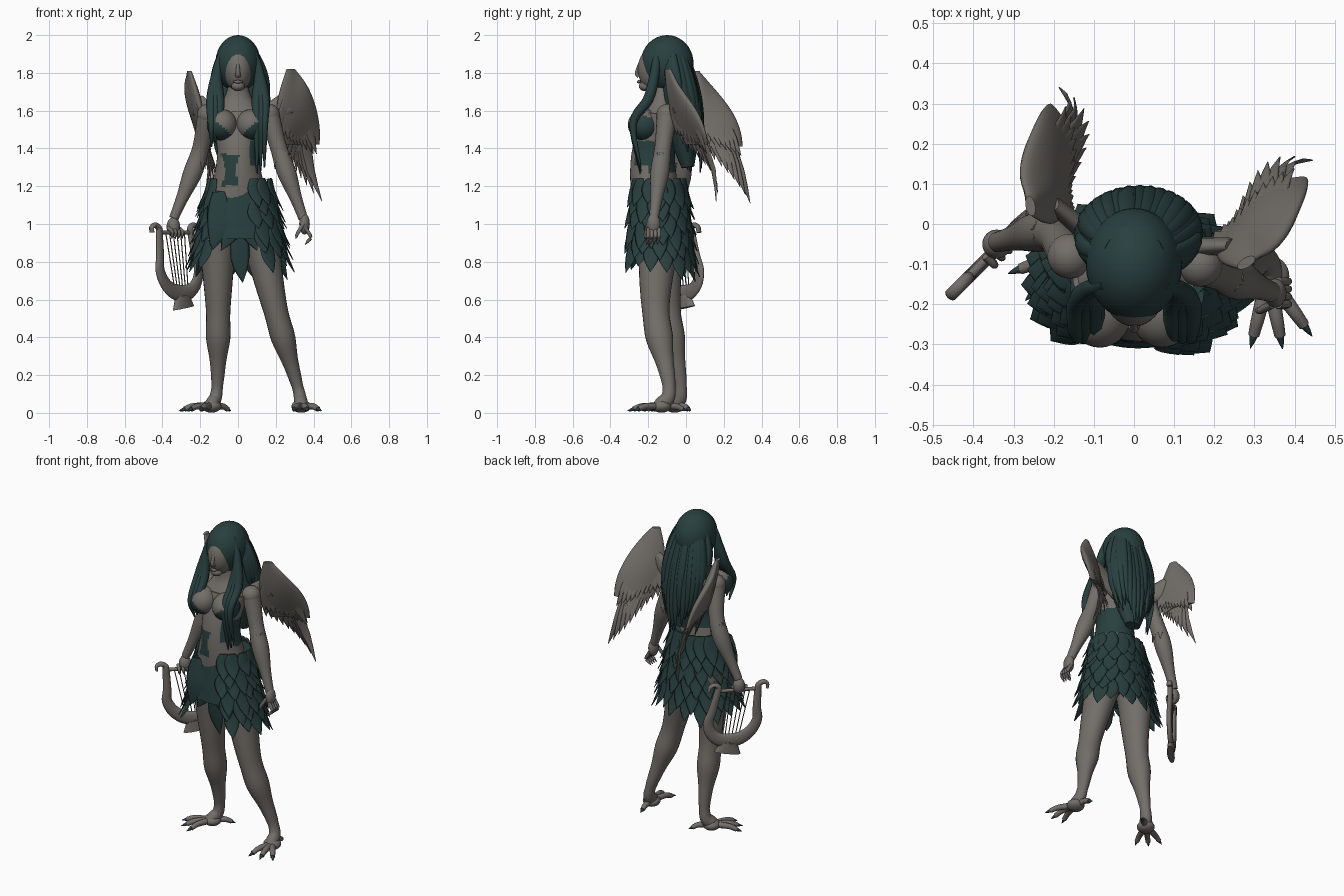
import bpy, bmesh, math, random
from math import sin, cos, pi, tau
from mathutils import Vector, Matrix

random.seed(4)
default_cube = bpy.data.objects.get("Cube")
if default_cube:
    bpy.data.objects.remove(default_cube)


def material(name, red, green, blue):
    mat = bpy.data.materials.new(name)
    mat.use_nodes = True
    mat.diffuse_color = (red, green, blue, 1)
    mat.node_tree.nodes["Principled BSDF"].inputs["Base Color"].default_value = mat.diffuse_color
    return mat


MATERIALS = [material("stone grey", .17, .155, .14), material("dark teal", .022, .05, .05)]
GREY, TEAL = range(2)
SIDEWAYS, UP = Vector((1, 0, 0)), Vector((0, 0, 1))
QUARTERS = [i / 4 for i in range(5)]


def taper(start, end, bulge=0):
    """Radius rule running along a path from start to end."""
    return lambda t: start + (end - start) * t + bulge * sin(pi * t)


def curve_point(path, t):
    """Point on the smooth curve through the path."""
    place = t * (len(path) - 1)
    i = min(int(place), len(path) - 2)
    f = place - i
    b, c = path[i], path[i + 1]
    before = path[i - 1] if i else b * 2 - c
    after = path[i + 2] if i + 2 < len(path) else c * 2 - b
    slope_b, slope_c = (c - before) / 2, (after - b) / 2
    ease = f * f * (3 - 2 * f)
    return b.lerp(c, ease) + slope_b * f * (1 - f) ** 2 - slope_c * f * f * (1 - f)


def skin(bm, rings, mat):
    """Join rings of points into a closed tube."""
    rings = [[bm.verts.new(p) for p in ring] for ring in rings]
    faces = [bm.faces.new((low[k - 1], low[k], high[k], high[k - 1]))
             for low, high in zip(rings, rings[1:]) for k in range(len(low))]
    faces += [bm.faces.new(rings[0]), bm.faces.new(rings[-1])]
    for face in faces:
        face.material_index = mat


def loft(bm, path, wide, deep, side=SIDEWAYS, sides=12, steps=12, mat=GREY):
    """Sweep an ellipse, sized by two radius rules, along a smooth path."""
    path = [Vector(p) for p in path]
    spots = [curve_point(path, i / steps) for i in range(steps + 1)]
    rings = []
    for i, spot in enumerate(spots):
        along = (spots[min(i + 1, steps)] - spots[max(i - 1, 0)]).normalized()
        across = (side - along * side.dot(along)).normalized()
        out = along.cross(across)
        w, d = wide(i / steps), deep(i / steps)
        rings.append([spot + across * w * cos(k * tau / sides) + out * d * sin(k * tau / sides)
                      for k in range(sides)])
    skin(bm, rings, mat)


def leaf(bm, path, width, side, mat=GREY, thick=.007):
    """Flat pointed feather."""
    loft(bm, path, lambda t: width * cos(pi * (t - .4) / 1.22), taper(thick, .002), side, 8, 6, mat)


def ball(bm, centre, radii, mat=GREY):
    matrix = Matrix.Translation(centre) @ Matrix.Diagonal((*radii, 1))
    made = bmesh.ops.create_uvsphere(bm, u_segments=32, v_segments=20, radius=1, matrix=matrix)
    for vert in made["verts"]:
        for face in vert.link_faces:
            face.material_index = mat


def finish(name, bm, rule=None):
    bmesh.ops.recalc_face_normals(bm, faces=bm.faces)
    for face in bm.faces:
        face.smooth = len(face.verts) < 5
        if rule:
            face.material_index = int(rule(face.calc_center_median()))
    mesh = bpy.data.meshes.new(name)
    bm.to_mesh(mesh)
    bm.free()
    for mat in MATERIALS:
        mesh.materials.append(mat)
    bpy.context.collection.objects.link(bpy.data.objects.new(name, mesh))


# Torso with belly patch and wrapped bodice coloured by position
def torso_rule(c):
    patch = c.y < -.2 and 1.2 < c.z < 1.37 and abs(c.x + .04) < .03 + 3 * (c.z - 1.285) ** 2
    bodice = 1.27 < c.z < 1.44 and c.y > -.2
    left_wrap = 1.31 < c.z < 1.44 and c.x > .065
    return patch or bodice or left_wrap


bm = bmesh.new()
loft(bm, [(0, -.15, 1), (0, -.175, 1.33), (0, -.135, 1.58)],
     lambda t: .15 - .02 * t + .028 * cos(tau * .9 * t), taper(.13, .09, .008), sides=64, steps=60)
finish("torso", bm, torso_rule)
bm = bmesh.new()
loft(bm, [(0, -.135, 1.57), (0, -.125, 1.67), (0, -.14, 1.8)],
     lambda t: .045 + .105 * (1 - t) ** 2, lambda t: .045 + .045 * (1 - t) ** 2, sides=32)
finish("neck", bm)

# Bust with lower and outer cups
for name, outward, x in (("right_bust", -1, -.085), ("left_bust", 1, .07)):
    bm = bmesh.new()
    ball(bm, (x, -.22, 1.525), (.08, .088, .083))
    finish(name, bm, lambda c: c.z - outward * (c.x - x) * .8 < 1.515)

# Head and face
bm = bmesh.new()
ball(bm, (0, -.17, 1.82), (.075, .085, .115))
ball(bm, (0, -.215, 1.73), (.035, .035, .027))
loft(bm, [(0, -.245, 1.85), (0, -.262, 1.8), (0, -.25, 1.78)], taper(.008, .016), taper(.008, .01))
loft(bm, [(s * .025, -.24 - .011 * (s == 0), 1.753) for s in (-1, 0, 1)],
     taper(.003, .003, .006), taper(.003, .003, .006), UP)
finish("head", bm)


# Hair: cap, long back fall with locks, and locks over the chest
def hair_spread(t):
    return sin(pi * (.15 + .6 * t))


def hair_point(angle, t, length, reach=1):
    spread = hair_spread(t) * reach
    return (.02 * t + .145 * spread * cos(angle), -.07 + .08 * t + .1 * spread * sin(angle), 1.96 - length * t)


bm = bmesh.new()
ball(bm, (0, -.1, 1.85), (.12, .14, .15), TEAL)
loft(bm, [hair_point(0, t, .66, 0) for t in QUARTERS], lambda t: .14 * hair_spread(t) * (1 - t ** 4 / 2),
     lambda t: .095 * hair_spread(t) * (1 - t ** 4 / 2), sides=24, mat=TEAL)
for i in range(23):
    angle = pi * (i - 3) / 16
    length = random.uniform(.54, .7) if 2 < i < 20 else .42
    loft(bm, [hair_point(angle, t, length) for t in QUARTERS], taper(.012, .003, .02), taper(.008, .003, .012),
         Vector((-sin(angle), cos(angle), 0)), 8, 16, TEAL)
for s, tip in ((-1, 1.43), (1, 1.28)):
    for k in (-1, 0, 1):
        shift = .02 * k
        loft(bm, [(s * .07, -.15, 1.94), (s * .112, -.165, 1.8), (s * .12 + shift, -.2, 1.66),
                  (s * .12 + shift, -.28, 1.53), (s * .12 + shift, -.24, tip + shift)],
             taper(.016, .004, .018), taper(.016, .004, .018), sides=8, steps=20, mat=TEAL)
finish("hair", bm)


# Skirt: cone, overlapping feather rows, smooth front panels and hanging strip
def skirt_point(angle, z, lift=0.0):
    drop = 1.22 - z
    return ((.165 + .2 * drop + lift) * cos(angle) + .01, (.14 + .09 * drop + lift) * sin(angle) - .145, z)


bm = bmesh.new()
loft(bm, [(.01, -.145, 1.22), (.01, -.145, .92)], taper(.165, .225), taper(.14, .165), sides=40, mat=TEAL)
for row in range(6):
    for i in range(17):
        angle = (i + row % 2 / 2) * tau / 17 + random.uniform(-.08, .08)
        if sin(angle) < -.4 and -.7 < cos(angle) < .3:
            continue
        back = max(sin(angle), 0) * row / 5
        top, length = 1.24 - .065 * row - .03 * back, random.uniform(.13, .18) + .03 * back
        leaf(bm, [skirt_point(angle, top - length * f, .035 * f * f) for f in (0, .5, 1)],
             .046, Vector((-sin(angle), cos(angle), 0)), TEAL, .01)
for start, end in ((-.1, -.14), (-.02, -.09), (.05, .1)):
    leaf(bm, [(start, -.275, 1.17), (start, -.295, 1), (end, -.285, .86)], .065, SIDEWAYS, TEAL)
leaf(bm, [(.01, -.26, 1), (.01, -.24, .82), (.025, -.22, .69)], .052, SIDEWAYS, TEAL)
finish("feather_skirt", bm)


# Clawed digit, shared by feet and hands
def digit(bm, base, joint, tip, radius, claw_mat=GREY):
    base, joint, tip = Vector(base), Vector(joint), Vector(tip)
    side = Vector((.3, .2, 1))
    finger, claw = taper(radius, radius * .7), taper(radius * .65, .001)
    loft(bm, [base, joint, joint.lerp(tip, .6)], finger, finger, side, 10, 8)
    loft(bm, [joint.lerp(tip, .5), joint.lerp(tip, .8), tip], claw, claw, side, 8, 6, claw_mat)


# Legs and taloned feet
def leg_radius(t):
    s = min(t * 1.5, 1)
    calf = .013 * math.exp(-((s - .66) * 10) ** 2)
    return .108 - .1 * s + .022 * s * s + calf + .03 * max(t - .67, 0)


def leg(side_name, hip, knee, ankle, foot, heading):
    bm = bmesh.new()
    loft(bm, [hip, knee, ankle, foot], leg_radius, lambda t: leg_radius(t) * 1.12, sides=24, steps=36)
    finish(side_name + "_leg", bm)
    bm = bmesh.new()
    ball(bm, foot, (.052, .052, .034))
    for turn, length in ((-25, .185), (0, .185), (25, .185), (175, .135)):
        angle = math.radians(heading + turn)
        reach = Vector((cos(angle), sin(angle), 0)) * length
        base = Vector(foot)
        digit(bm, base, base + reach * .55, base + reach - UP * .025, .02, TEAL)
    finish(side_name + "_foot", bm)


leg("right", (-.11, -.13, 1), (-.105, -.1, .54), (-.11, -.03, .14), (-.14, -.06, .035), 225)
leg("left", (.1, -.14, 1), (.2, -.16, .54), (.315, -.09, .14), (.335, -.13, .035), 281)


# Arms with small elbow feathers
def arm_radius(t):
    return .054 - .029 * t + .014 * math.exp(-((t - .62) * 6) ** 2)


def arm(name, shoulder, elbow, wrist):
    bm = bmesh.new()
    loft(bm, [shoulder, elbow, wrist], arm_radius, arm_radius, sides=20, steps=24)
    ball(bm, shoulder, (.056, .056, .055))
    for k in range(7):
        out = Vector((cos(k * tau / 7), sin(k * tau / 7), 0))
        middle = Vector(elbow) + out * .044
        leaf(bm, [middle + UP * .04 - out * .01, middle, middle - UP * .05], .016, out.cross(UP), thick=.004)
    finish(name, bm)


arm("right_arm", (-.16, -.08, 1.58), (-.215, -.02, 1.34), (-.34, -.045, 1.03))
arm("left_arm", (.165, -.1, 1.58), (.235, -.13, 1.34), (.345, -.17, 1.03))

# Open left hand and right fist
bm = bmesh.new()
ball(bm, (.352, -.172, 1), (.028, .036, .055))
for k in range(4):
    knuckle = Vector((.36, -.2 + .019 * k, .975))
    digit(bm, knuckle, knuckle + Vector((.025, 0, -.045)), knuckle - Vector((.005, .01, .085)), .011)
digit(bm, (.345, -.2, 1), (.315, -.215, .95), (.305, -.215, .92), .011)
finish("left_hand", bm)
bm = bmesh.new()
ball(bm, (-.342, -.05, .985), (.036, .036, .05))
for k in range(4):
    knuckle = Vector((.018 * k - .37, .018 * k - .08, .98))
    digit(bm, knuckle, knuckle + Vector((.022, -.022, -.02)), knuckle + Vector((.02, -.01, -.06)), .011)
finish("right_hand", bm)

# Lyre: mirrored frame with scrolls, crossbar, strings and foot
LYRE_ACROSS, LYRE_NORMAL = Vector((.707, .707, 0)), Vector((.707, -.707, 0))


def lyre_point(u, z):
    return Vector((-.335, -.055, z)) + LYRE_ACROSS * (u + (.97 - z) * .16)


bm = bmesh.new()
for s in (-1, 1):
    bowl = [lyre_point(s * .145 * sin(q), .77 - .14 * cos(q)) for q in (0, .5, 1, 1.5, 2)]
    scroll = [lyre_point(s * (.145 - .03 * cos(q)), .965 + .03 * sin(q)) for q in (-.5, .5, 1.5, 2.5, 3.5)]
    loft(bm, bowl + scroll, lambda t: .016, taper(.046, .008, -.004), LYRE_NORMAL, steps=40)
loft(bm, [lyre_point(-.13, .955), lyre_point(.13, .955)], taper(.011, .011), taper(.011, .011), LYRE_NORMAL)
for k in range(6):
    u = .028 * k - .07
    loft(bm, [lyre_point(u, .955), lyre_point(u * .7, .64)], taper(.003, .003), taper(.003, .003), LYRE_NORMAL, 6, 1)
loft(bm, [lyre_point(0, .62), lyre_point(0, .555)], taper(.02, .022), taper(.05, .08), LYRE_NORMAL)
finish("lyre", bm)


# Wings: cupped lens-shaped shoulder with fanned rows of feathers, joined to the back
def wing(side_name, origin, across, back, joint):
    def at(u, drop, lift=0.0):
        cup = (drop * .32 - .08) * sin(pi * min(max(u * 3, .2), 1))
        return origin + across * u - UP * drop + back * (drop * .07 + lift + cup)

    bm = bmesh.new()
    rings = []
    for i in range(17):
        t = i / 16
        centre, half, thick = .035 + .13 * t, .025 + .105 * sin(pi * .7 * t), .012 + .02 * sin(pi * t)
        turns = [k * tau / 24 for k in range(24)]
        rings.append([at(centre + half * cos(q), .4 * t, thick * sin(q)) for q in turns])
    skin(bm, rings, GREY)
    for k in range(10):
        fan = k / 9
        root = Vector((.02 + .1 * fan, .15))
        long_tip = Vector((.02 + .29 * fan, .4 + .3 * fan ** 1.3))
        short_tip = Vector((.01 + .25 * fan, .35 + .1 * fan))
        for tip, lift in ((long_tip, .002), (short_tip, .016), (short_tip, -.016)):
            leaf(bm, [at(*root.lerp(tip, f), lift) for f in (0, .35, .7, 1)], .03, across)
    finish(side_name + "_wing", bm)
    bm = bmesh.new()
    loft(bm, [joint, at(.04, .18)], taper(.05, .06), taper(.03, .02), UP)
    finish(side_name + "_wing_root", bm)


wing("left", Vector((.225, -.075, 1.82)), Vector((.85, .53, 0)), Vector((-.53, .85, 0)), (.07, -.06, 1.52))
wing("right", Vector((-.205, .02, 1.81)), Vector((-.2, .98, 0)), Vector((.98, .2, 0)), (-.07, -.06, 1.52))
